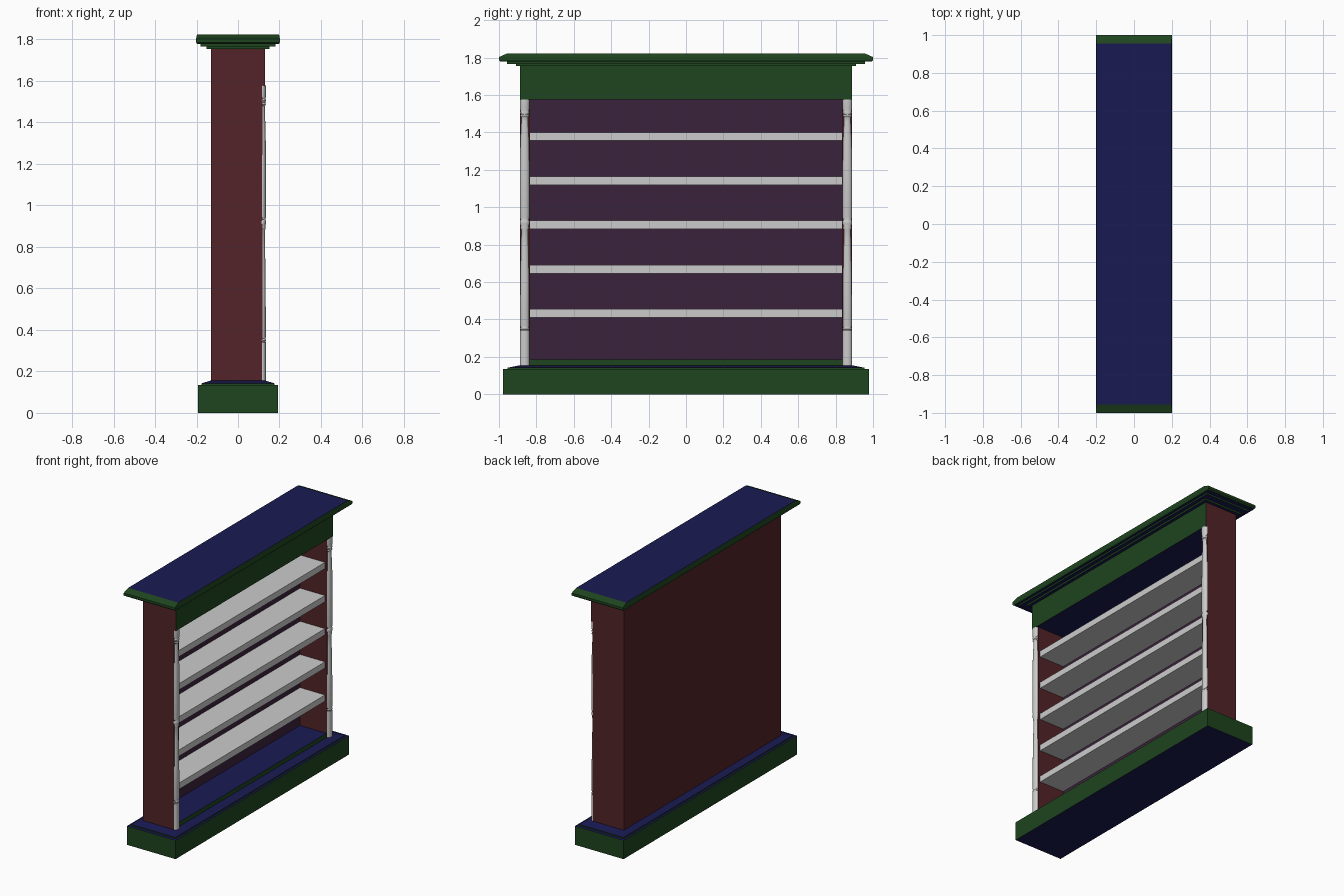
import bpy, bmesh, math

if "Cube" in bpy.data.objects:
    bpy.data.objects.remove(bpy.data.objects["Cube"])


def material(name, rgb):
    m = bpy.data.materials.new(name)
    m.diffuse_color = (*rgb, 1)
    m.use_nodes = True
    m.node_tree.nodes["Principled BSDF"].inputs["Base Color"].default_value = m.diffuse_color
    return m


RED = material("dark_red", (0.084, 0.017, 0.021))
GREEN = material("dark_green", (0.013, 0.058, 0.013))
BLUE = material("dark_blue", (0.0103, 0.0103, 0.087))
PURPLE = material("dark_purple", (0.044, 0.016, 0.044))


def finish(name, bm, mats=(), pick=None):
    """Turn a bmesh into an object, choosing a material slot from each face normal."""
    bmesh.ops.recalc_face_normals(bm, faces=bm.faces[:])
    bm.normal_update()
    if pick:
        for f in bm.faces:
            f.material_index = pick(f.normal)
    me = bpy.data.meshes.new(name)
    bm.to_mesh(me)
    bm.free()
    for m in mats:
        me.materials.append(m)
    ob = bpy.data.objects.new(name, me)
    bpy.context.collection.objects.link(ob)
    return ob


def box(name, x, y, z, mats=(), pick=None):
    bm = bmesh.new()
    bmesh.ops.create_cube(bm, size=1)
    for v in bm.verts:
        for i, (lo, hi) in enumerate((x, y, z)):
            v.co[i] = hi if v.co[i] > 0 else lo
    return finish(name, bm, mats, pick)


def moulding(name, rings):
    """Stack rectangles (half depth, half length, height) into a stepped moulding."""
    bm = bmesh.new()
    loops = [[bm.verts.new((sx * hx, sy * hy, z))
              for sx, sy in ((-1, -1), (1, -1), (1, 1), (-1, 1))]
             for hx, hy, z in rings]
    for a, b in zip(loops, loops[1:]):
        for i in range(4):
            j = (i + 1) % 4
            bm.faces.new((a[i], a[j], b[j], b[i]))
    bm.faces.new(loops[0][::-1])
    bm.faces.new(loops[-1])
    return finish(name, bm, (GREEN, BLUE), lambda n: int(abs(n.z) > 0.95))


def mirror_y(ob):
    mod = ob.modifiers.new("mirror", 'MIRROR')
    mod.use_axis = (False, True, False)


# Plinth and crown mouldings
moulding("plinth", [(.192, .978, 0), (.192, .978, .134), (.176, .955, .134),
                    (.176, .955, .142), (.135, .89, .155)])
moulding("crown", [(.153, .91, 1.755), (.153, .91, 1.767), (.18, .957, 1.767),
                   (.18, .957, 1.778), (.197, .99, 1.778), (.202, 1, 1.786),
                   (.202, 1, 1.803), (.198, .955, 1.823)])

# Carcass: side panels, back panel, floor and header
mirror_y(box("side_panel", (-.13, .117), (.835, .887), (.15, 1.576), (RED,)))
box("back_panel", (-.13, -.095), (-.835, .835), (.15, 1.576), (RED, PURPLE),
    lambda n: int(n.x > .5))
box("floor_board", (-.095, .115), (-.835, .835), (.15, .185), (GREEN, BLUE),
    lambda n: int(abs(n.z) > .5))
box("header", (-.13, .13), (-.887, .887), (1.576, 1.757), (RED, GREEN, BLUE),
    lambda n: 2 if abs(n.z) > .5 else int(n.x > .5))

# Five shelves
for k in range(5):
    top = .455 + k * .2365
    box(f"shelf_{k + 1}", (-.095, .102), (-.835, .835), (top - .045, top))

# Turned corner columns, slightly flattened front to back
profile = [(.98, .152), (.98, .34), (.85, .343), (1, .35), (.85, .358), (.95, .366),
           (.92, .6), (.75, .8), (.7, .88), (.9, .89), (.8, .9), (1, .912), (1, .925),
           (.85, .932), (.98, .945), (.98, 1.2), (.92, 1.34), (.7, 1.46), (.7, 1.48),
           (.95, 1.487), (.8, 1.495), (1, 1.505), (.85, 1.515), (.98, 1.525), (.98, 1.577)]
SEG = 20
bm = bmesh.new()
rings = [[bm.verts.new((.117 + .018 * r * math.cos(2 * math.pi * i / SEG),
                        .8625 + .0255 * r * math.sin(2 * math.pi * i / SEG), z))
          for i in range(SEG)] for r, z in profile]
for a, b in zip(rings, rings[1:]):
    for i in range(SEG):
        j = (i + 1) % SEG
        bm.faces.new((a[i], a[j], b[j], b[i]))
bm.faces.new(rings[0][::-1])
bm.faces.new(rings[-1])
column = finish("corner_column", bm)
mirror_y(column)
bpy.ops.object.select_all(action='DESELECT')
column.select_set(True)
bpy.context.view_layer.objects.active = column
bpy.ops.object.shade_smooth_by_angle(angle=math.radians(35))
